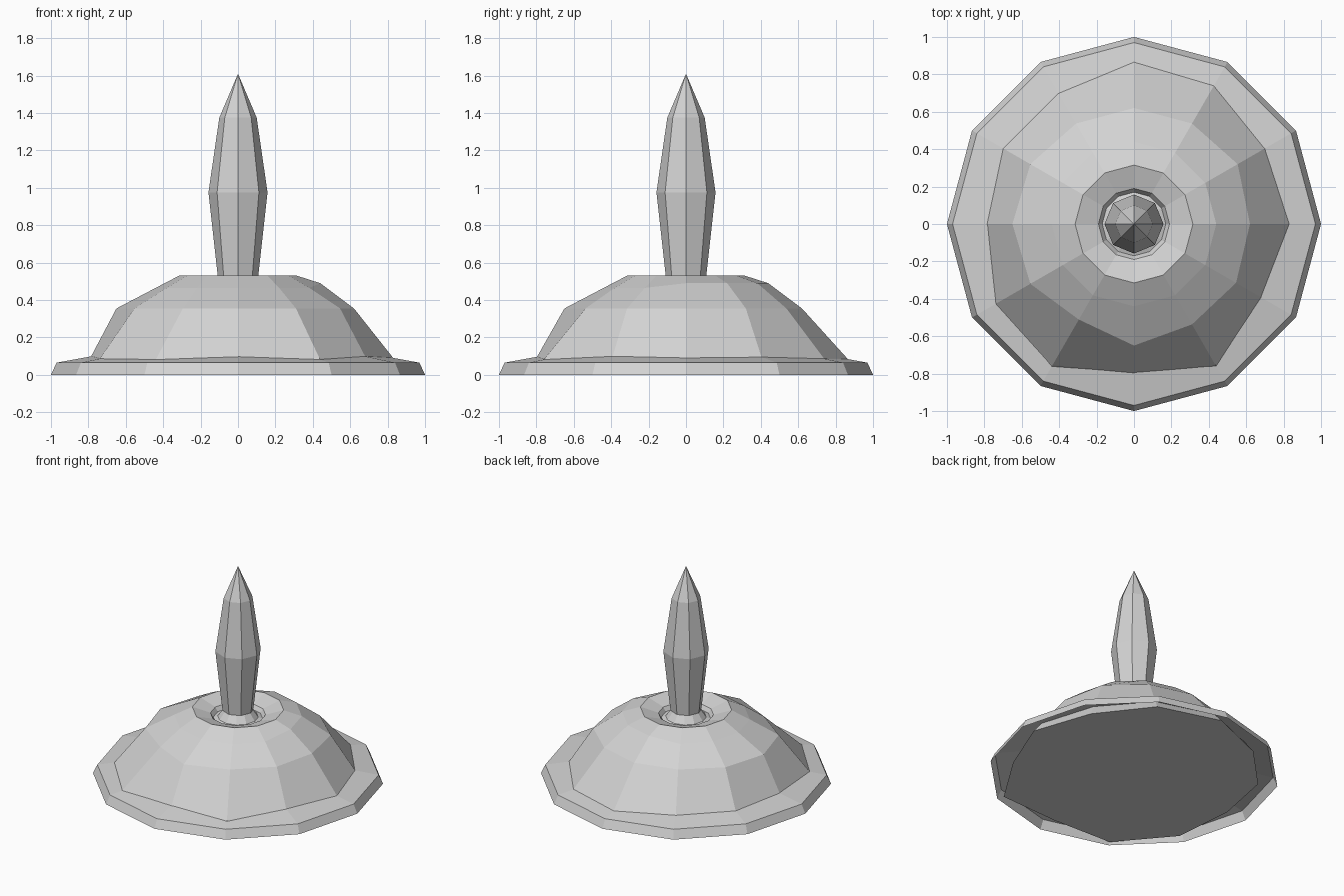
import bpy, bmesh
from math import cos, sin, tau

cube = bpy.data.objects.get("Cube")
if cube:
    bpy.data.objects.remove(cube)

grey = bpy.data.materials.new("light grey")
grey.use_nodes = True
colour = (0.65, 0.65, 0.65, 1)
grey.diffuse_color = colour
grey.node_tree.nodes["Principled BSDF"].inputs["Base Color"].default_value = colour


def loft(name, rings, sides, cap_start=False, cap_end=False):
    """Join rings of (radius, height); either may be a list with one value per corner."""
    bm = bmesh.new()

    def pick(v, k):
        return v[k] if isinstance(v, list) else v

    loops = []
    for r, z in rings:
        loops.append([bm.verts.new((pick(r, k) * cos(tau * k / sides),
                                    pick(r, k) * sin(tau * k / sides), pick(z, k)))
                      for k in range(sides)])
    for low, high in zip(loops, loops[1:]):
        for k in range(sides):
            n = (k + 1) % sides
            bm.faces.new((low[k], low[n], high[n], high[k]))
    if cap_start:
        bm.faces.new(loops[0][::-1])
    if cap_end:
        bm.faces.new(loops[-1])
    bmesh.ops.remove_doubles(bm, verts=bm.verts, dist=0.0005)
    mesh = bpy.data.meshes.new(name)
    bm.to_mesh(mesh)
    bm.free()
    mesh.materials.append(grey)
    obj = bpy.data.objects.new(name, mesh)
    bpy.context.collection.objects.link(obj)
    return obj


# Open-bottomed base with a sloping upper flange
loft("base_rim", [(1, 0), (0.97, 0.065), (0.74, 0.107)], 12)

# Uneven, hand-cut dome running down through the base to a flat underside;
# corner radii run anticlockwise from +x
foot = [0.83, 0.81, 0.85, 0.86, 0.81, 0.81, 0.79, 0.85, 0.87, 0.80, 0.87, 0.79]
waist = [0.62, 0.64, 0.62, 0.62, 0.62, 0.64, 0.65, 0.64, 0.59, 0.65, 0.62, 0.63]
bottom = [f + 0.33 * (f - w) for f, w in zip(foot, waist)]
shoulder = [0.49 if k < 4 else 0.465 for k in range(12)]
loft("dome", [(bottom, 0.005), (foot, 0.09), (waist, 0.355), (0.44, shoulder),
              (0.315, 0.53), (0.19, 0.49)], 12, cap_start=True)

# Groove and collar that hold the spike
loft("spike_socket", [(0.19, 0.49), (0.17, 0.46), (0.14, 0.47), (0.1, 0.525)], 12,
     cap_end=True)

# Faceted spike with a vertex towards the front
loft("spike", [(0.108, 0.525), (0.158, 0.975), (0.1, 1.375), (0, 1.61)], 8, cap_start=True)
